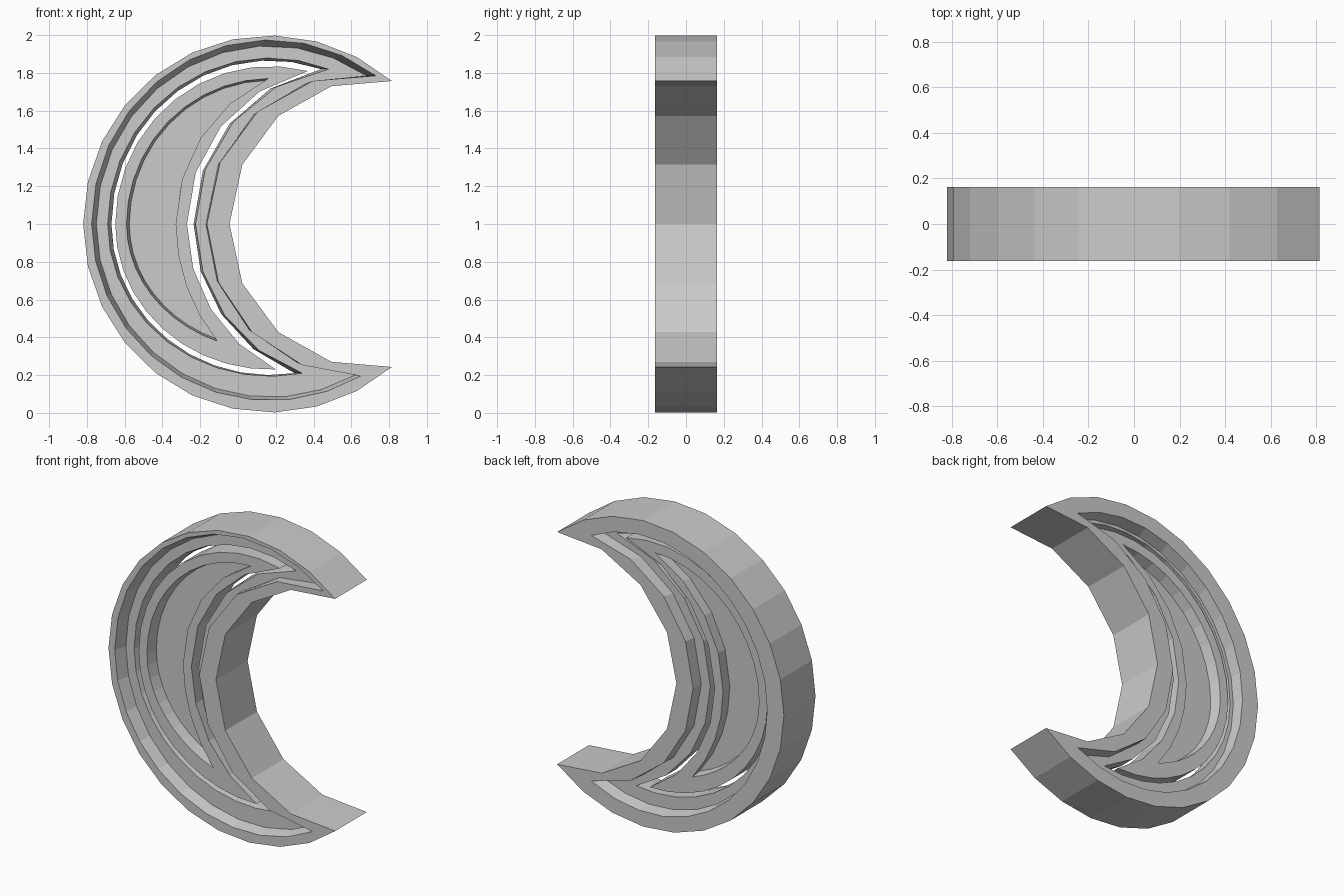
import bpy, bmesh, math

if "Cube" in bpy.data.objects:
    bpy.data.objects.remove(bpy.data.objects["Cube"])

N_OUT, N_IN = 10, 4   # facets per half on the outer and inner curves
CX = 0.17             # shared centre of the outer curves


def outer_half(edge_x, tip):
    """Elliptical half arc from the tip to the left edge at z = 1."""
    a, h = CX - edge_x, tip[1] - 1
    t = math.acos((tip[0] - CX) / a)
    b = h / math.sin(t)
    return [(CX + a * math.cos(u), 1 + b * math.sin(u))
            for u in (t + (math.pi - t) * i / N_OUT for i in range(N_OUT + 1))]


def inner_half(edge_x, tip):
    """Circular half arc from the tip to the inner edge at z = 1."""
    h, s = tip[1] - 1, tip[0] - edge_x
    r = (h * h + s * s) / (2 * s)
    t = math.atan2(h, r - s)
    return [(edge_x + r - r * math.cos(u), 1 + r * math.sin(u))
            for u in (t * (1 - i / N_IN) for i in range(N_IN + 1))]


def crescent(outer_x, inner_x, top, bottom):
    """Closed crescent outline: top tip, outer curve, bottom tip, inner curve."""
    outer = outer_half(outer_x, top) + outer_half(outer_x, bottom)[-2::-1]
    inner = inner_half(inner_x, bottom) + inner_half(inner_x, top)[-2::-1]
    return outer + inner[1:-1]


def loft(name, rings, closed):
    """Skin a list of (outline, y) rings, closing the loop or capping the ends."""
    bm = bmesh.new()
    loops = [[bm.verts.new((x, y, z)) for x, z in crescent(*shape)]
             for shape, y in rings]
    pairs = list(zip(loops, loops[1:]))
    if closed:
        pairs.append((loops[-1], loops[0]))
    else:
        bm.faces.new(loops[0])
        bm.faces.new(loops[-1])
    for a, b in pairs:
        for i in range(len(a)):
            j = (i + 1) % len(a)
            bm.faces.new((a[i], a[j], b[j], b[i]))
    bmesh.ops.recalc_face_normals(bm, faces=bm.faces)
    mesh = bpy.data.meshes.new(name)
    bm.to_mesh(mesh)
    bm.free()
    obj = bpy.data.objects.new(name, mesh)
    bpy.context.collection.objects.link(obj)
    return obj


# Outlines: outer edge x, inner edge x, top tip, bottom tip
body = (-0.82, -0.045, (0.815, 1.757), (0.815, 0.243))
rim = (-0.775, -0.165, (0.73, 1.785), (0.65, 0.195))
rim_foot = (-0.75, -0.17, (0.68, 1.785), (0.62, 0.20))
ledge = (-0.69, -0.225, (0.48, 1.82), (0.34, 0.21))
opening = (-0.67, -0.235, (0.44, 1.82), (0.30, 0.21))
back_rim = (-0.70, -0.165, (0.57, 1.80), (0.57, 0.20))
back_foot = (-0.695, -0.17, (0.54, 1.80), (0.54, 0.20))
plate = (-0.65, -0.27, (0.37, 1.81), (0.20, 0.23))
panel = (-0.59, -0.33, (0.16, 1.77), (-0.11, 0.38))
panel_foot = (-0.575, -0.33, (0.15, 1.76), (-0.11, 0.39))

# Stepped crescent frame with an open centre
loft("outer_frame", [(body, -0.163), (rim, -0.163), (rim_foot, -0.085),
                     (ledge, -0.085), (opening, -0.02), (opening, 0.085),
                     (back_foot, 0.085), (back_rim, 0.163), (body, 0.163)], True)

# Smaller floating crescent with a recessed panel on each side
loft("inner_crescent", [(panel_foot, -0.02), (panel, -0.095), (plate, -0.095),
                        (plate, 0.09), (panel, 0.09), (panel_foot, 0.02)], False)
